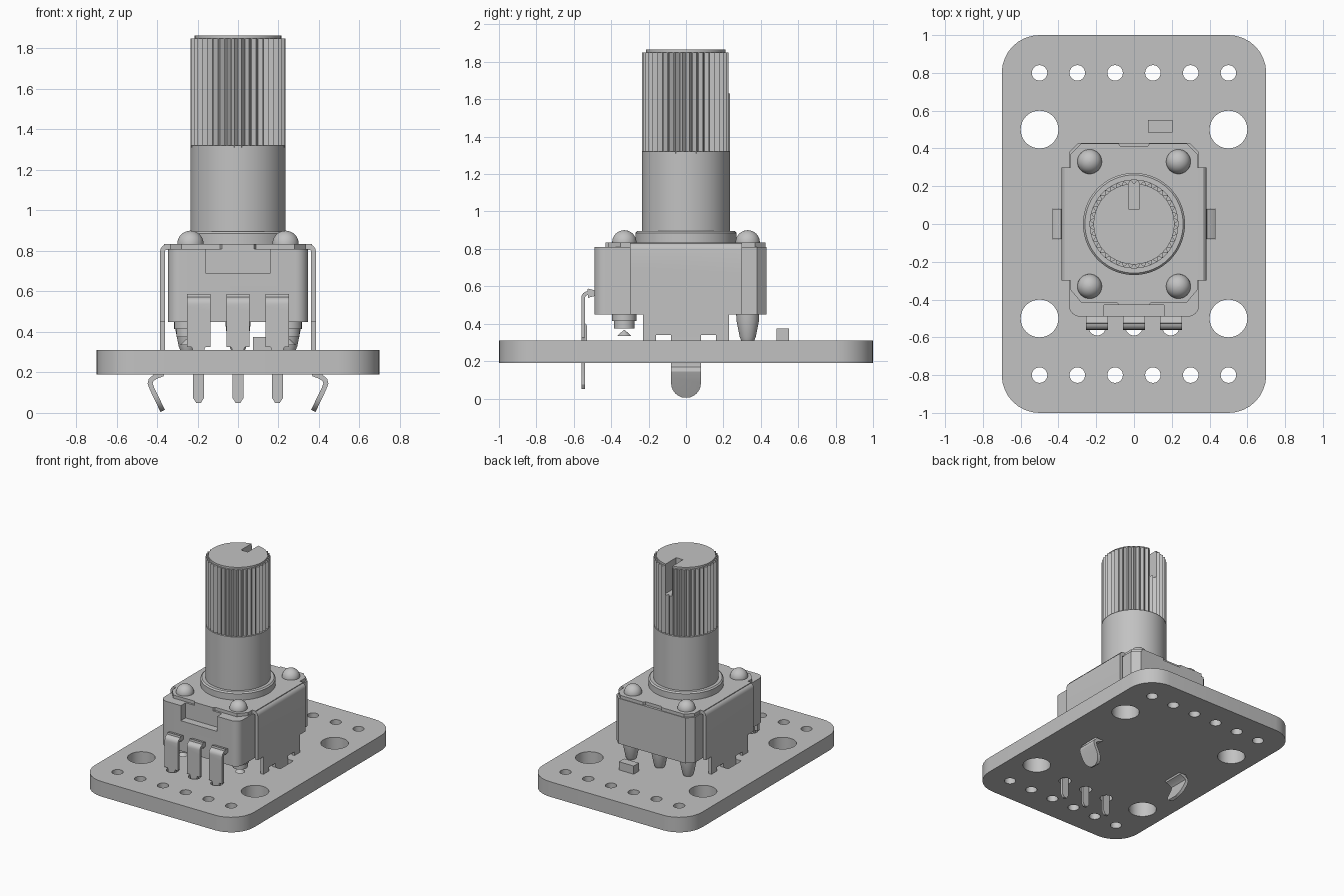
import bpy, bmesh
from math import sin, cos, pi, radians
from mathutils import Vector

cube = bpy.data.objects.get("Cube")
if cube:
    bpy.data.objects.remove(cube, do_unlink=True)

grey = bpy.data.materials.new("plain grey")
grey.use_nodes = True
grey.diffuse_color = (0.54, 0.54, 0.54, 1)
grey.node_tree.nodes["Principled BSDF"].inputs["Base Color"].default_value = (0.54, 0.54, 0.54, 1)


def finish(name, bm):
    bmesh.ops.remove_doubles(bm, verts=bm.verts, dist=1e-5)
    bmesh.ops.recalc_face_normals(bm, faces=bm.faces)
    mesh = bpy.data.meshes.new(name)
    bm.to_mesh(mesh)
    bm.free()
    mesh.materials.append(grey)
    ob = bpy.data.objects.new(name, mesh)
    bpy.context.collection.objects.link(ob)
    return ob


def add_prism(bm, outline, axis, lo, hi):
    place = {"x": lambda a, b, c: (c, a, b),
             "y": lambda a, b, c: (a, c, b),
             "z": lambda a, b, c: (a, b, c)}[axis]
    low = [bm.verts.new(place(a, b, lo)) for a, b in outline]
    high = [bm.verts.new(place(a, b, hi)) for a, b in outline]
    bm.faces.new(low)
    bm.faces.new(high)
    n = len(outline)
    for i in range(n):
        j = (i + 1) % n
        bm.faces.new((low[i], low[j], high[j], high[i]))


def prism(name, outline, axis, lo, hi):
    bm = bmesh.new()
    add_prism(bm, outline, axis, lo, hi)
    return finish(name, bm)


def lathe(name, profile, x=0, y=0, n=32):
    bm = bmesh.new()
    rings = [[bm.verts.new((x + r * cos(2 * pi * i / n), y + r * sin(2 * pi * i / n), z))
              for i in range(n)] for r, z in profile]
    for a, b in zip(rings, rings[1:]):
        for i in range(n):
            j = (i + 1) % n
            bm.faces.new((a[i], a[j], b[j], b[i]))
    bm.faces.new(rings[0])
    bm.faces.new(rings[-1])
    return finish(name, bm)


def rect(x0, x1, y0, y1):
    return [(x0, y0), (x1, y0), (x1, y1), (x0, y1)]


def circle(x, y, r, n=32):
    return [(x + r * cos(2 * pi * i / n), y + r * sin(2 * pi * i / n)) for i in range(n)]


def arc(x, y, r, start, end, n=8):
    steps = [radians(start + (end - start) * i / n) for i in range(n + 1)]
    return [(x + r * cos(t), y + r * sin(t)) for t in steps]


def strip(path, t):
    """Outline of a bent sheet of thickness t around a centre line."""
    pts = [Vector(p) for p in path]
    left, right = [], []
    for i, p in enumerate(pts):
        d0 = (p - pts[i - 1]).normalized() if i else None
        d1 = (pts[i + 1] - p).normalized() if i < len(pts) - 1 else d0
        d0 = d0 or d1
        d = (d0 + d1).normalized()
        off = Vector((-d.y, d.x)) * (t / 2 / max(d.dot(d1), 0.4))
        left.append(tuple(p + off))
        right.append(tuple(p - off))
    return left + right[::-1]


def boolean(ob, cutter, op="DIFFERENCE", remove=True):
    cutter.hide_render = True
    mod = ob.modifiers.new("cut", "BOOLEAN")
    mod.object, mod.operation, mod.solver = cutter, op, "EXACT"
    bpy.context.view_layer.objects.active = ob
    bpy.ops.object.modifier_apply(modifier=mod.name)
    if remove:
        bpy.data.objects.remove(cutter, do_unlink=True)


pin_xs = (-0.195, 0, 0.195)

# Circuit board with rounded corners, holes and clip slots
corners = (arc(0.5, 0.8, 0.2, 0, 90) + arc(-0.5, 0.8, 0.2, 90, 180)
           + arc(-0.5, -0.8, 0.2, 180, 270) + arc(0.5, -0.8, 0.2, 270, 360))
board = prism("circuit_board", corners, "z", 0.19, 0.31)
holes = bmesh.new()
for s in (-1, 1):
    for i in range(6):
        add_prism(holes, circle(-0.5 + 0.2 * i, 0.8 * s, 0.041), "z", 0.1, 0.4)
    for x in (-0.5, 0.5):
        add_prism(holes, circle(x, 0.5 * s, 0.1), "z", 0.1, 0.4)
    add_prism(holes, rect(0.36 * s, 0.43 * s, -0.082, 0.082), "z", 0.1, 0.4)
for x in pin_xs:
    add_prism(holes, circle(x, -0.545, 0.045), "z", 0.1, 0.4)
boolean(board, finish("hole_cutter", holes))

# Small chip on the board
prism("small_chip", rect(0.075, 0.205, 0.485, 0.55), "z", 0.31, 0.375)

# Housing: rounded front corners, chamfered back, recess in the front
housing = prism("housing", arc(-0.285, -0.43, 0.06, 180, 270) + arc(0.285, -0.43, 0.06, 270, 360)
                + [(0.345, 0.38), (0.295, 0.43), (-0.295, 0.43), (-0.345, 0.38)], "z", 0.45, 0.81)
boolean(housing, prism("recess_cutter", rect(-0.16, 0.16, -0.6, -0.43), "z", 0.69, 0.9))

# Cover plate on top of the housing
half = [(0.08, -0.43), (0.09, -0.415), (0.28, -0.415), (0.335, -0.35), (0.335, -0.3), (0.365, -0.3),
        (0.365, 0.3), (0.335, 0.3), (0.335, 0.37), (0.28, 0.425), (0.08, 0.425), (0.07, 0.41)]
prism("cover_plate", half + [(-x, y) for x, y in half[::-1]], "z", 0.805, 0.835)

# Folded side plates with bent spring clips under the board
half = [(0.08, 0.08), (0.08, 0.34), (0.16, 0.34), (0.16, 0.31), (0.23, 0.31), (0.23, 0.45),
        (0.3, 0.45), (0.3, 0.9)]
side_outline = (arc(0, 0.083, 0.08, 180, 360, 12) + half[1:]
                + [(-y, z) for y, z in half[:0:-1]])
bend = ([(0.34, 0.823)] + arc(0.345, 0.795, 0.028, 90, 0, 4)
        + [(0.373, 0.205), (0.378, 0.19), (0.41, 0.178), (0.43, 0.162), (0.434, 0.145),
           (0.425, 0.12), (0.372, 0.01)])
for s, side in ((1, "left"), (-1, "right")):
    plate = prism(side + "_side_plate", [(x * s, z) for x, z in strip(bend, 0.024)], "y", -0.3, 0.3)
    boolean(plate, prism("outline_cutter", side_outline, "x", 0.2 * s, 0.6 * s), "INTERSECT")

# Rivet domes
for x in (-0.235, 0.235):
    for y in (-0.33, 0.33):
        dome = [(0.065 * cos(t * pi / 16), 0.835 + 0.065 * sin(t * pi / 16)) for t in range(9)]
        lathe("rivet_dome", [(0.065, 0.82)] + dome[:-1] + [(0.001, 0.9)], x, y)

# Locating pegs under the housing
for x in (-0.25, 0.25):
    lathe("front_peg", [(0.035, 0.375), (0.055, 0.375), (0.055, 0.415), (0.065, 0.415),
                        (0.065, 0.46)], x, -0.33)
    lathe("front_peg_tip", [(0.037, 0.335), (0.002, 0.367)], x, -0.33)
for x in (-0.25, 0, 0.25):
    lathe("back_peg", [(0.035, 0.31), (0.043, 0.33), (0.06, 0.415), (0.062, 0.46)], x, 0.33)

# Bent contact pins
pin_path = [(-0.47, 0.563), (-0.525, 0.563)] + arc(-0.525, 0.538, 0.025, 90, 180, 4) + [(-0.55, 0.03)]
pin_half = [(0.028, 0.075), (0.028, 0.31), (0.034, 0.325), (0.058, 0.325), (0.058, 0.7)]
pin_shape = [(0.012, 0.05)] + pin_half
for px in pin_xs:
    pin = prism("contact_pin", strip(pin_path, 0.02), "x", px - 0.058, px + 0.058)
    shape = [(px + x, z) for x, z in pin_shape] + [(px - x, z) for x, z in pin_shape[::-1]]
    boolean(pin, prism("pin_cutter", shape, "y", -0.7, -0.4))
    bpy.data.objects.remove(pin, do_unlink=True)
    pin = prism("contact_pin", strip(pin_path, 0.02), "x", px - 0.058, px + 0.058)
    boolean(pin, prism("pin_cutter", shape, "y", -0.7, -0.4), "INTERSECT")
    rib = [(-0.545, 0.27), (-0.53, 0.285), (-0.53, 0.39), (-0.545, 0.41)]
    prism("pin_rib", rib, "x", px - 0.028, px + 0.028)

# Collar and plain part of the shaft
lathe("collar", [(0.27, 0.83), (0.27, 0.885), (0.26, 0.895)], n=64)
lathe("shaft", [(0.235, 0.89), (0.235, 1.32)], n=64)

# Knurled grip with an indicator slot
teeth = 40
star = [(r * cos(a), r * sin(a)) for i in range(teeth * 2)
        for r, a in [(0.235 if i % 2 else 0.213, pi * i / teeth)]]
grip = prism("knurled_grip", star, "z", 1.31, 1.85)
core = lathe("grip_core", [(0.214, 1.31), (0.214, 1.865)], n=64)
for part in (grip, core):
    boolean(part, prism("slot_cutter", rect(-0.03, 0.03, 0.08, 0.4), "z", 1.63, 2))

# Smooth round surfaces, keep hard edges
bpy.ops.object.select_all(action="DESELECT")
for ob in bpy.context.collection.objects:
    if ob.type == "MESH" and ob.name != "knurled_grip":
        ob.select_set(True)
        bpy.context.view_layer.objects.active = ob
bpy.ops.object.shade_smooth_by_angle(angle=radians(30))
